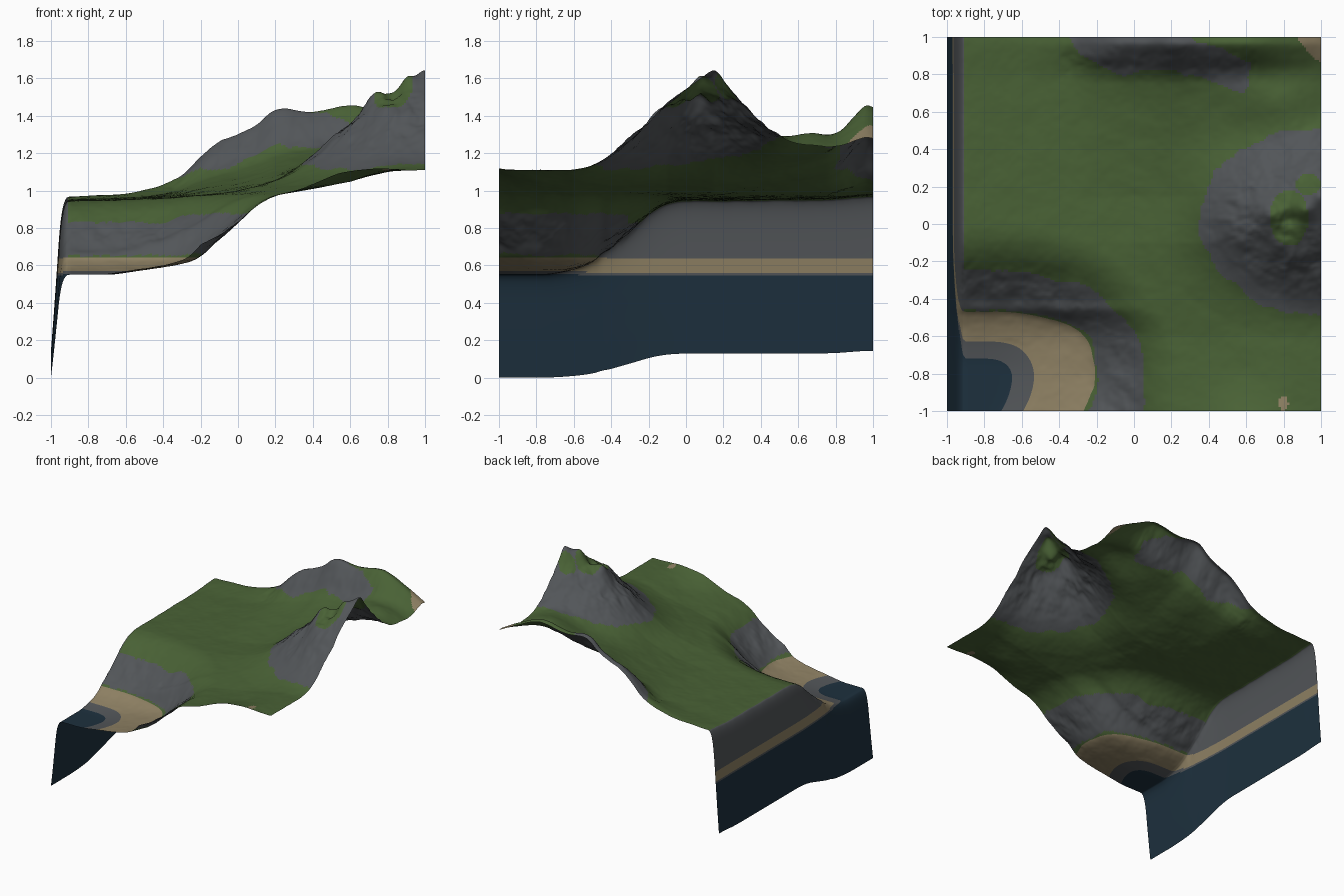
import bpy, bmesh, math
from mathutils import Vector, noise

if "Cube" in bpy.data.objects:
    bpy.data.objects.remove(bpy.data.objects["Cube"])


def curve(*pts):
    """Smooth one-dimensional profile through (position, value) points."""
    n = len(pts)
    slopes = []
    for i in range(n):
        a, b = pts[max(i - 1, 0)], pts[min(i + 1, n - 1)]
        slopes.append((b[1] - a[1]) / (b[0] - a[0]))

    def f(x):
        if x <= pts[0][0]:
            return pts[0][1]
        for i in range(n - 1):
            (x0, y0), (x1, y1) = pts[i], pts[i + 1]
            if x <= x1:
                h = x1 - x0
                t = (x - x0) / h
                return (y0 * (1 + 2 * t) * (1 - t) ** 2 + slopes[i] * h * t * (1 - t) ** 2
                        + y1 * t * t * (3 - 2 * t) + slopes[i + 1] * h * t * t * (t - 1))
        return pts[-1][1]
    return f


def bump(x, y, cx, cy, rx, ry):
    return math.exp(-((x - cx) / rx) ** 2 - ((y - cy) / ry) ** 2)


# Plateau cross-sections along x: front, middle and back
front_row = curve((-1, .95), (0, .95), (.2, .975), (.4, 1.01), (.6, 1.05), (.8, 1.1), (1, 1.11))
mid_row = curve((-1, .943), (-.5, .955), (-.2, .975), (0, 1.0), (.2, 1.05), (.4, 1.1), (.7, 1.13), (1, 1.15))
back_row = curve((-1, .962), (-.6, .983), (-.5, 1.0), (-.4, 1.03), (-.3, 1.08), (-.2, 1.18), (-.1, 1.26),
                 (0, 1.3), (.1, 1.35), (.2, 1.43), (.4, 1.42), (.6, 1.45), (.7, 1.43), (.85, 1.36), (1, 1.28))
to_front = curve((-.6, 1), (-.35, .5), (-.1, 0))
to_back = curve((.15, 0), (.5, .16), (.75, .35), (.82, .5), (.9, .82), (.96, 1), (1, .98))

# Bay: shore distance and bank profile
bay_y = curve((-1, -1), (-.72, -.65), (-.62, -.52), (-.47, -.21), (-.4, -.15), (-.3, -.055),
              (-.2, .045), (-.1, .13), (0, .22), (.2, .5), (1, 1.4))
bank = curve((-.7, .55), (-.65, .553), (-.52, .572), (-.4, .59), (-.3, .61), (-.21, .643), (-.1, .74),
             (0, .83), (.1, .92), (.3, 1.1), (.6, 1.35), (3, 3))

# Mountain profile and the steep left cliff
mountain = curve((0, .42), (.2, .4), (.43, .32), (.64, .2), (.84, .1), (1, .045), (1.15, .015), (1.35, 0), (1.5, 0))
cliff = curve((-1, 1), (-.985, .76), (-.97, .5), (-.955, .24), (-.94, .09), (-.92, .015), (-.9, 0))
peaks = [(1, .16, .08, .09), (.91, .08, .05, .045), (.72, .05, .06, .045), (.83, .03, .05, -.05),
         (1, -.12, .13, -.05), (.52, .1, .19, .035), (1, .4, .12, .02)]

# Lower and upper limits of the rocks on the back ridge
ridge_low = curve((-.36, 1), (-.2, .86), (-.05, .8), (.2, .82), (.4, .77), (.58, .7), (.62, .74))
ridge_high = curve((.2, 1.1), (.35, .97), (.5, .91), (.62, .85))


def wobble(x, y, scale, seed=0.0):
    return noise.fractal(Vector((x * scale, y * scale, seed)), 0.8, 2.0, 4)


def shore(x, y):
    # the bay narrows slightly near the front edge
    fade = min(1, max(0, -x / .2))
    u = x + .06 * fade * (max(0, -.8 - y) / .2) ** 2
    a, b = max(u + .8, 0), max(bay_y(y) + .8, 0)
    return (a ** 2.5 + b ** 2.5) ** .4 - .8


def rocky(x, y):
    """True where bare rock shows."""
    w = .025 * wobble(x, y, 6, 4.0)
    top = .05 * min(1, max(0, (x + .4) / .2))
    if x < -.91 or -.195 < shore(x, y) + w * .6 < top + w:
        return True
    if -.36 < x < .62 + w and ridge_low(x) + w < y < ridge_high(x) + w:
        return True
    if math.hypot((x - .835) / .105, (y - .03) / .15) < 1 + 4 * w:
        return False
    if math.hypot((x - .93) / .065, (y - .21) / .055) < 1 + 4 * w:
        return False
    return math.hypot((x - 1) / .65, (y - .02) / .5) + 2 * w < 1


def height(x, y):
    z = mid_row(x)
    z += (front_row(x) - z) * to_front(y)
    z += (back_row(x) - z) * to_back(y)
    t = math.hypot((x - 1) / .65, (y - .06) / .5)
    z += mountain(t)
    for px, py, r, h in peaks:
        z += h * bump(x, y, px, py, r, r)
    # saddle between the mountain and the back ridge
    z += .095 * bump(x, y, .8, .66, .25, .18)
    # raised lip along the front right edge
    lip = max(0, (-.75 - y) / .25) ** 2
    z += .055 * lip * math.exp(-((x - .58) / .2) ** 2)
    # smooth minimum joins the bay bank to the plateau
    s = shore(x, y)
    b, k = bank(s), .07
    h = max(k - abs(z - b), 0) / k
    z = min(z, b) - h * h * k / 4
    # surface roughness, stronger on slopes of rock
    c = cliff(x)
    rough = .003
    if t < 1:
        rough += .02 * min(1, (1 - t) * 3) * min(1, t * 3)
    rough += .012 * math.exp(-((s + .07) / .1) ** 2)
    if -.4 < x < .65:
        rough += .01 * math.exp(-((y - .87) / .08) ** 2)
    z += rough * wobble(x, y, 7) * (1 - min(1, c * 8)) * (s > -.5)
    # drop to the lower left edge
    drop = .55 + .27 * min(1, max(0, (z - .55) / .4))
    return z - drop * c


LEVELS = (.553, .57, .643)
CLIFF_LEVELS = (.546, .56, .637)


def colour(p):
    x, y, z = p
    water, shingle, sand = CLIFF_LEVELS if x < -.935 else LEVELS
    if z < water:
        return 0
    if z < shingle:
        return 1
    if z < sand:
        return 2
    if x + y > 1.865 + .02 * wobble(x, y, 8):
        return 2
    if math.hypot((x - .8) / .025, (y + .96) / .04) < 1:
        return 2
    return 1 if rocky(x, y) else 3


# Terrain sheet, with denser columns along the cliff
bm = bmesh.new()
bmesh.ops.create_grid(bm, x_segments=200, y_segments=180, size=1)
for v in bm.verts:
    u = (v.co.x + 1) / 2
    x = -1 + .1 * u / .16 if u < .16 else -.9 + 1.9 * (u - .16) / .84
    v.co = (x, v.co.y, height(x, v.co.y))

# Clean cuts along the waterline and sand levels
for level in LEVELS + CLIFF_LEVELS:
    bmesh.ops.bisect_plane(bm, geom=bm.verts[:] + bm.edges[:] + bm.faces[:], dist=1e-5,
                           plane_co=(0, 0, level), plane_no=(0, 0, 1))
for f in bm.faces:
    f.material_index = colour(f.calc_center_median())
    f.smooth = True

mesh = bpy.data.meshes.new("terrain")
bm.to_mesh(mesh)
bm.free()
for name, col in (("deep water blue", (.0125, .03, .048)), ("rock grey", (.085, .092, .099)),
                  ("sand tan", (.27, .217, .125)), ("grass green", (.067, .121, .036))):
    mat = bpy.data.materials.new(name)
    mat.diffuse_color = (*col, 1)
    mat.use_nodes = True
    mat.node_tree.nodes["Principled BSDF"].inputs["Base Color"].default_value = mat.diffuse_color
    mesh.materials.append(mat)
terrain = bpy.data.objects.new("terrain", mesh)
bpy.context.collection.objects.link(terrain)
